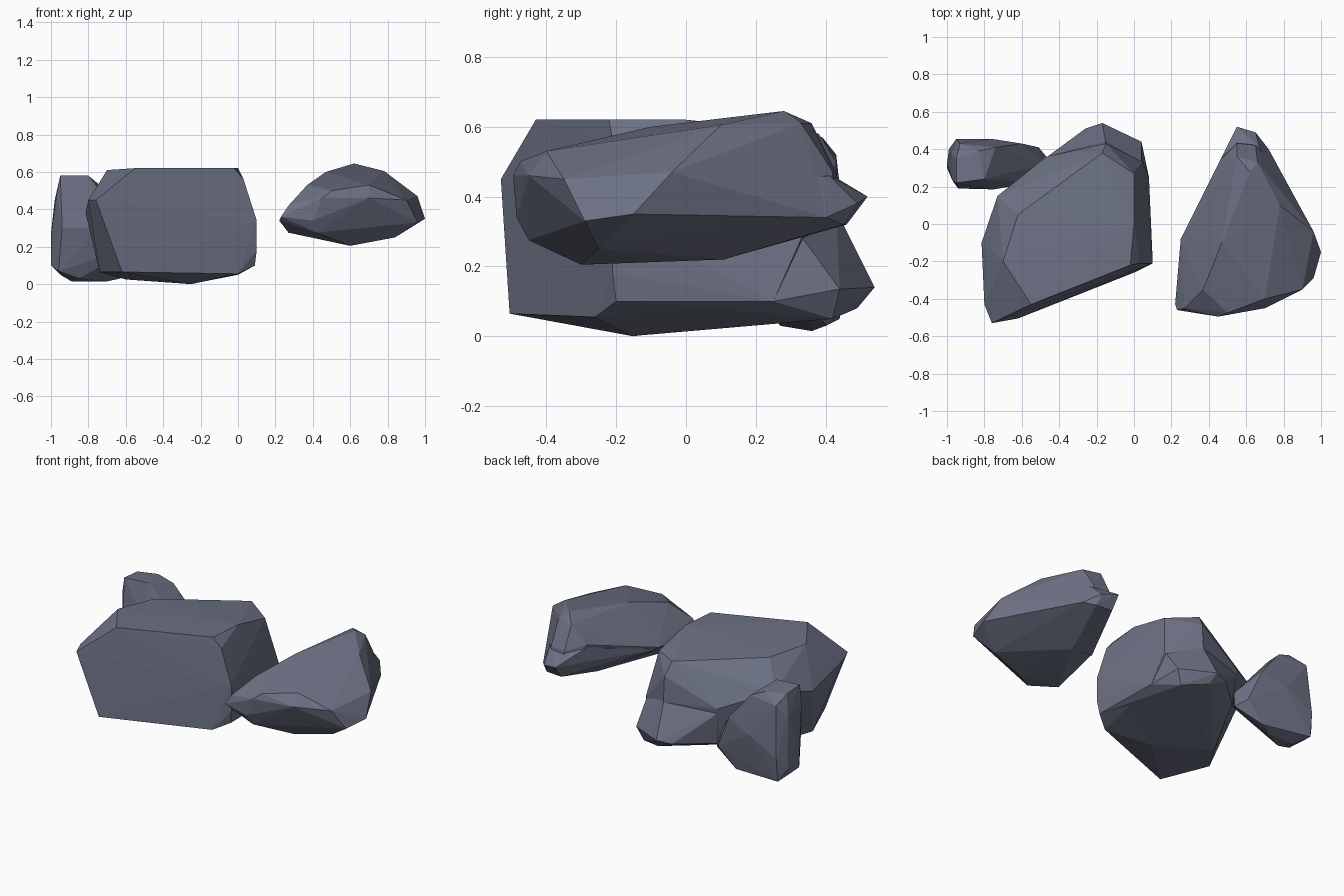
import bpy, bmesh

stone = bpy.data.materials.new("slate_grey")
stone.diffuse_color = (0.15, 0.165, 0.23, 1)


def add_hull(bm, points):
    """Add one faceted convex lump to the mesh."""
    part = bmesh.new()
    for p in points:
        part.verts.new(p)
    bmesh.ops.convex_hull(part, input=part.verts[:])
    loose = [v for v in part.verts if not v.link_faces]
    bmesh.ops.delete(part, geom=loose, context='VERTS')
    bmesh.ops.recalc_face_normals(part, faces=part.faces[:])
    tmp = bpy.data.meshes.new("tmp")
    part.to_mesh(tmp)
    bm.from_mesh(tmp)
    bpy.data.meshes.remove(tmp)
    part.free()


def rock(name, *lumps):
    """Make a boulder from overlapping lumps, merged into one clean skin."""
    bm = bmesh.new()
    for pts in lumps:
        add_hull(bm, pts)
    me = bpy.data.meshes.new(name)
    bm.to_mesh(me)
    bm.free()
    me.materials.append(stone)
    ob = bpy.data.objects.new(name, me)
    bpy.context.collection.objects.link(ob)
    if len(lumps) > 1:
        mod = ob.modifiers.new("merge_lumps", 'BOOLEAN')
        mod.operation = 'UNION'
        mod.operand_type = 'COLLECTION'
        mod.solver = 'EXACT'
        mod.use_self = True
    return ob


# Large flat-topped boulder: main block, then the ledge low on its back
rock("large_boulder",
     [(-.55, -.43, .62), (-.70, -.20, .61), (-.02, -.22, .62), (0, 0, .62),
      (-.62, .05, .60), (-.17, .38, .58), (0, .27, .56), (-.15, .43, .50),
      (.03, -.21, .56), (.10, -.21, .34), (.10, -.21, .18), (.09, -.20, .10),
      (-.76, -.53, .45), (-.80, -.43, .45), (-.62, -.505, .065),
      (-.815, -.10, .38), (-.73, .15, .45), (-.74, -.21, .065),
      (-.47, .36, .35), (-.15, .44, .34), (.05, .33, .28),
      (-.25, -.15, 0), (0, -.26, .055), (-.60, 0, .025),
      (-.45, .33, .12), (.08, .25, .10)],
     [(.04, .44, .135), (-.17, .54, .14), (-.26, .51, .13), (0, .42, .05),
      (-.15, .49, .08), (-.15, .43, .36), (.04, .32, .30), (.08, .25, .10),
      (.10, -.20, .30), (.10, -.20, .18), (.09, -.19, .10),
      (-.47, .355, .32), (-.45, .34, .12), (-.25, -.15, .001),
      (-.59, 0, .03)])

# Wedge boulder on the right: main body, then the small tail at the back
rock("wedge_boulder",
     [(.22, -.43, .34), (.23, -.46, .36), (.27, -.45, .42), (.45, -.495, .46),
      (.40, -.485, .34), (.70, -.45, .46), (.90, -.35, .45), (.96, -.29, .33),
      (1, -.15, .35), (.96, -.04, .47), (.37, -.35, .53), (.70, -.40, .53),
      (.50, -.475, .50), (.47, -.10, .60), (.62, .28, .645), (.55, .36, .61),
      (.66, .33, .61), (.78, .10, .605), (.46, .34, .50), (.55, .43, .47),
      (.65, .42, .47), (.72, .40, .34), (.55, .45, .33), (.60, -.30, .205),
      (.84, -.25, .25), (.55, .11, .22), (.27, -.35, .275), (.42, -.45, .275),
      (.25, -.08, .38)],
     [(.55, .52, .40), (.65, .49, .38), (.53, .42, .46), (.67, .41, .46),
      (.72, .40, .34), (.46, .34, .48), (.55, .46, .32), (.66, .45, .32),
      (.25, -.08, .37), (.95, -.06, .38), (.55, .11, .221)])

# Small boulder tucked in at the back left
rock("small_boulder",
     [(-.95, .22, .58), (-.95, .35, .57), (-.83, .39, .57), (-.80, .24, .58),
      (-.74, .41, .53), (-.60, .43, .36), (-.97, .23, .48), (-.98, .38, .45),
      (-.93, .43, .52), (-1, .32, .27), (-1, .30, .10), (-.99, .40, .12),
      (-.95, .44, .05), (-.95, .455, .20), (-.76, .455, .30),
      (-.94, .19, .30), (-.75, .185, .30), (-.96, .24, .07),
      (-.89, .36, .015), (-.70, .36, .015), (-.85, .27, .03),
      (-.63, .40, .03), (-.51, .41, .15), (-.46, .35, .11),
      (-.48, .32, .22), (-.55, .22, .20)])
